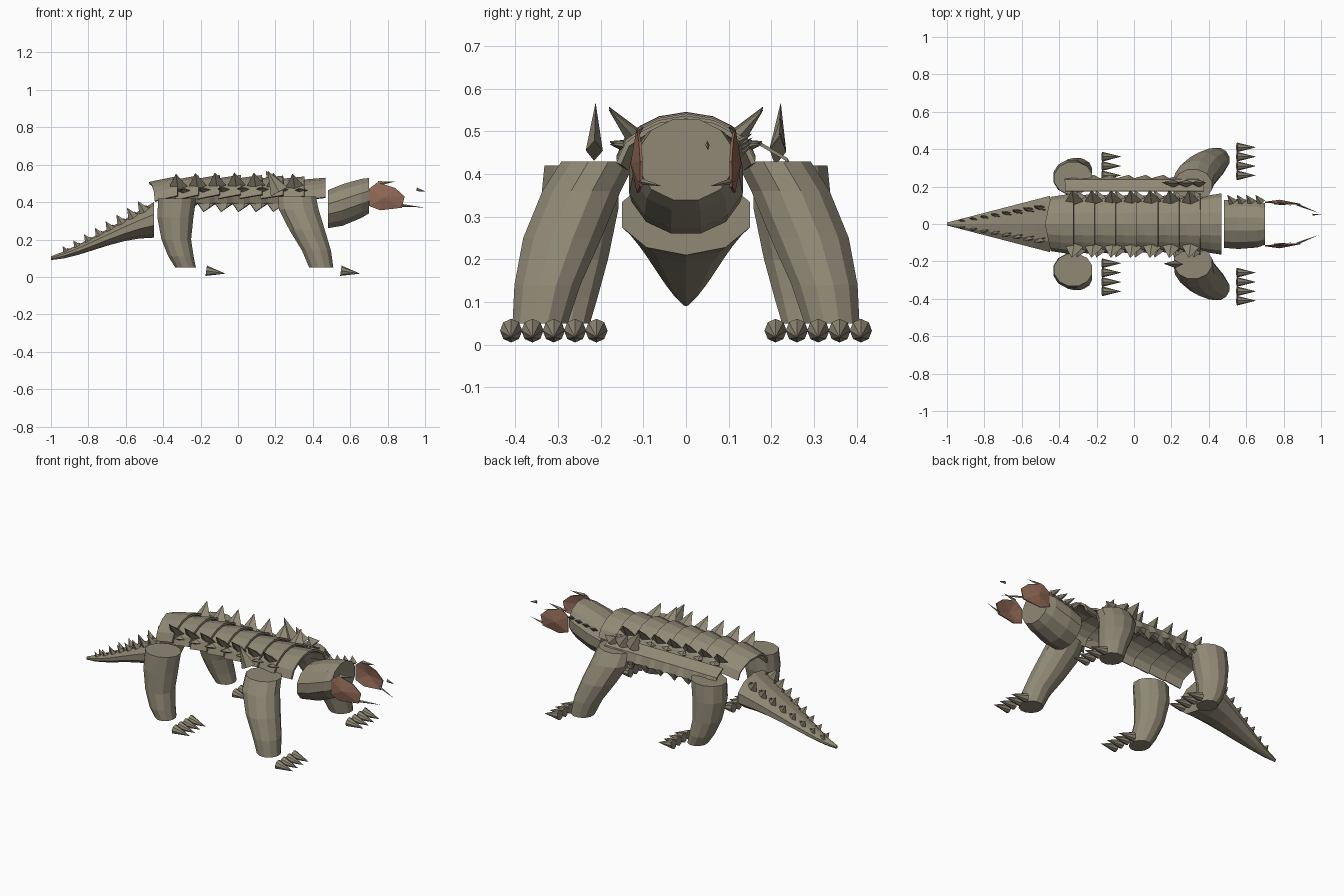
import bpy, bmesh, math
from mathutils import Vector, Matrix

cube = bpy.data.objects.get("Cube")
if cube:
    bpy.data.objects.remove(cube, do_unlink=True)


def material(name, rgb):
    m = bpy.data.materials.new(name)
    m.use_nodes = True
    col = (*rgb, 1)
    m.diffuse_color = col
    m.node_tree.nodes["Principled BSDF"].inputs["Base Color"].default_value = col
    return m


HIDE = material("grey_tan_hide", (.28, .25, .18))
BROWN = material("reddish_brown", (.29, .145, .095))


def finish(name, bm, mat=HIDE, thick=0, fix=True):
    if fix:
        bmesh.ops.recalc_face_normals(bm, faces=bm.faces)
    me = bpy.data.meshes.new(name)
    bm.to_mesh(me)
    bm.free()
    me.materials.append(mat)
    ob = bpy.data.objects.new(name, me)
    bpy.context.collection.objects.link(ob)
    if thick:
        mod = ob.modifiers.new("thickness", "SOLIDIFY")
        mod.thickness = thick
        mod.offset = 0
    return ob


def loft(name, rings, axes, n=12):
    """Tube through rings of (centre, radius_a, radius_b), spanned by two axes."""
    bm = bmesh.new()
    a, b = map(Vector, axes)
    loops = []
    for c, ra, rb in rings:
        angles = [math.tau * (i + .5) / n for i in range(n)]
        loops.append([bm.verts.new(Vector(c) + a * ra * math.cos(t) + b * rb * math.sin(t))
                      for t in angles])
    for p, q in zip(loops, loops[1:]):
        for i in range(n):
            j = (i + 1) % n
            bm.faces.new((p[i], p[j], q[j], q[i]))
    bm.faces.new(loops[0])
    bm.faces.new(loops[-1])
    return finish(name, bm)


def spike(bm, base, tip, wide, thin, n=4):
    """Cone from base to tip, wide along x and thin across it."""
    base, tip = Vector(base), Vector(tip)
    d = tip - base
    z = d.normalized()
    side = Vector((0, 1, 0)) if abs(z.x) > .8 else Vector((1, 0, 0))
    x = (side - z * side.dot(z)).normalized()
    y = z.cross(x)
    rot = Matrix((x, y, z)).transposed().to_4x4()
    m = Matrix.Translation((base + tip) / 2) @ rot @ Matrix.Diagonal((wide, thin, 1, 1))
    bmesh.ops.create_cone(bm, cap_ends=True, segments=n, radius1=1, radius2=.03,
                          depth=d.length, matrix=m)


def grid(bm, rows):
    """Skin a list of equally long point rows."""
    vs = [[bm.verts.new(p) for p in r] for r in rows]
    for p, q in zip(vs, vs[1:]):
        for i in range(len(p) - 1):
            bm.faces.new((p[i], p[i + 1], q[i + 1], q[i]))


# Legs and claws
for s, side in ((1, "left"), (-1, "right")):
    front = [(.315, .205, .43, .105, .09), (.325, .245, .36, .11, .095),
             (.37, .29, .25, .098, .095), (.42, .325, .14, .08, .08),
             (.445, .342, .05, .067, .067)]
    rear = [(-.325, .245, .42, .105, .09), (-.335, .25, .32, .1, .095),
            (-.33, .265, .2, .082, .085), (-.305, .28, .11, .07, .075),
            (-.28, .285, .05, .057, .062)]
    for label, path in (("front", front), ("rear", rear)):
        loft(f"{label}_leg_{side}", [((x, s * y, z), rx, ry) for x, y, z, rx, ry in path],
             ((1, 0, 0), (0, 1, 0)))
    for label, x, y0 in (("front", .55, .26), ("rear", -.17, .21)):
        bm = bmesh.new()
        for i in range(4):
            y = s * (y0 + .05 * i)
            spike(bm, (x, y, .033), (x + .1, y, .018), .026, .028, 8)
        finish(f"{label}_claws_{side}", bm)

# Neck and tail
loft("neck", [((.48, 0, .362), .132, .105), ((.56, 0, .385), .138, .115),
              ((.66, 0, .42), .13, .108), ((.7, 0, .434), .115, .098)],
     ((0, 1, 0), (0, 0, 1)))


def tail_size(x):
    t = (x + 1) / .55
    top = .11 + .29 * t ** 1.15
    bottom = .09 + .12 * math.sin(min(t, 1) * math.pi / 2) ** 1.6
    return .008 + .15 * t, bottom, top


rings = []
for x in (-.45, -.53, -.61, -.69, -.77, -.85, -.93, -1):
    w, lo, hi = tail_size(x)
    rings.append(((x, 0, (lo + hi) / 2), w, (hi - lo) / 2))
loft("tail", rings, ((0, 1, 0), (0, 0, 1)), 10)

# Tail spikes with small brown slivers in front
scales, slivers = bmesh.new(), bmesh.new()
for i in range(8):
    x = -.5 - .06 * i
    w, lo, hi = tail_size(x)
    k = .4 + .6 * (x + 1) / .5
    z = (lo + hi) / 2 + (hi - lo) * .37
    for s in (-1, 1):
        y = s * w * .6
        spike(scales, (x, y, z), (x - .035 * k, y * 1.15, z + .055 * k), .032 * k, .014 * k)
        spike(slivers, (x + .03 * k, y * .85, z + .01), (x + .005, y * .9, z + .035 * k),
              .012 * k, .006 * k)
finish("tail_spikes", scales)
finish("tail_slivers", slivers, BROWN)


# Back plates: overlapping arched shells
def hump(x):
    return .015 * (1 - (x / .46) ** 2)


half = [(0, .525), (.06, .515), (.1, .495), (.135, .47), (.155, .425)]
arch = [(-y, z) for y, z in half[:0:-1]] + half
count, pitch = 8, .113
for i in range(count):
    x0 = -.455 + pitch * i
    bm = bmesh.new()
    rows = []
    for f in (0, .5, 1):
        flare = .9 + .12 * f
        row = []
        for y, z in arch:
            x = x0 + .132 * f + .2 * (abs(y) - .1) * (1 - f)
            row.append((x, y * flare, z + hump(x) - .022 * (1 - f)))
        rows.append(row)
    grid(bm, rows)
    finish(f"back_plate_{i + 1}", bm, thick=.012)

# Raised side fins along the back
for s, side in ((1, "left"), (-1, "right")):
    bm = bmesh.new()
    for i in range(7):
        x = -.32 + .104 * i
        z = .482 + hump(x)
        spike(bm, (x, s * .118, z - .01), (x - .012, s * .18, z + .06), .05, .02)
        spike(bm, (x + .03, s * .13, z - .03), (x + .015, s * .178, z - .02), .04, .015)
    finish(f"back_fins_{side}", bm)

# Ragged flank skin on the left side
bm = bmesh.new()
rows = []
for i in range(25):
    x = -.37 + .031 * i
    jag = .022 * (i % 3 - 1)
    rows.append([(x, .175, .47), (x, .235, .435), (x, .25 + jag * .4, .39),
                 (x, .235, .37 + jag)])
grid(bm, rows)
finish("flank_skin", bm, thick=.008)

# Shoulder spikes
for s, side, xs in ((1, "left", (.19, .26, .33)), (-1, "right", (.2,))):
    bm = bmesh.new()
    for i, x in enumerate(xs):
        spike(bm, (x + .02, s * .215, .455), (x - .04 + .01 * i, s * (.212 + .01 * (s > 0)),
                                              .565 - .035 * i), .05, .02)
    finish(f"shoulder_spikes_{side}", bm)

# Neck spikes
bm = bmesh.new()
for i in range(4):
    x = .53 + .05 * i
    spike(bm, (x, .115, .44 + .01 * i), (x - .03, .155, .465 + .01 * i), .025, .01)
finish("neck_spikes", bm)

# Cheeks, jaw spikes and brow spikes
outline = [(.7, .38), (.7, .47), (.745, .505), (.84, .475), (.89, .43), (.875, .37), (.76, .357)]
for s, side in ((1, "left"), (-1, "right")):
    bm = bmesh.new()
    hub = bm.verts.new((.78, s * .127, .425))
    rim = [bm.verts.new((x, s * (.116 - .06 * (x - .7)), z)) for x, z in outline]
    for i, v in enumerate(rim):
        bm.faces.new((hub, v, rim[(i + 1) % len(rim)]))
    finish(f"cheek_{side}", bm, BROWN, thick=.006)

    bm = bmesh.new()
    spike(bm, (.87, s * .105, .383), (.99, s * .058, .372), .006, .008)
    spike(bm, (.75, s * .11, .5), (.84, s * .1, .51), .006, .012)
    finish(f"jaw_and_brow_spikes_{side}", bm)

# Small snout flake
bm = bmesh.new()
spike(bm, (.955, .05, .468), (1, .052, .458), .005, .01)
finish("snout_flake", bm)
